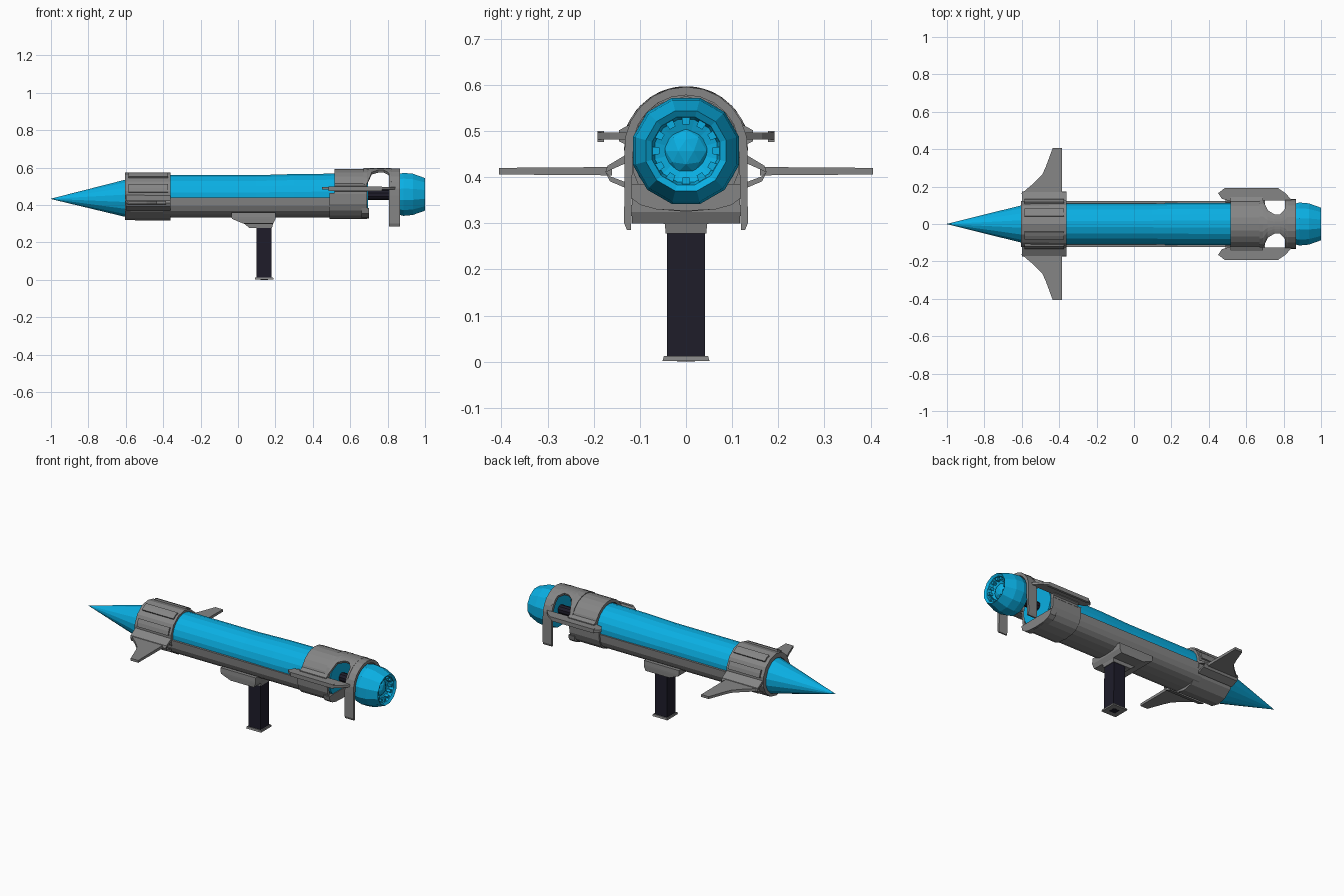
import bpy, bmesh, math
from math import sin, cos, radians

if "Cube" in bpy.data.objects:
    bpy.data.objects.remove(bpy.data.objects["Cube"])


def material(name, rgb):
    m = bpy.data.materials.new(name)
    m.diffuse_color = (*rgb, 1)
    m.use_nodes = True
    m.node_tree.nodes["Principled BSDF"].inputs["Base Color"].default_value = m.diffuse_color
    return m


BLUE = material("bright_blue", (0.003, 0.43, 0.77))
GREY = material("mid_grey", (0.235, 0.235, 0.235))
DARK = material("near_black", (0.013, 0.012, 0.023))


def finish(name, bm, mat):
    bmesh.ops.recalc_face_normals(bm, faces=bm.faces)
    me = bpy.data.meshes.new(name)
    bm.to_mesh(me)
    bm.free()
    me.materials.append(mat)
    ob = bpy.data.objects.new(name, me)
    bpy.context.collection.objects.link(ob)
    return ob


def loft(name, loops, mat, caps=True, closed=False):
    """Skin a row of equal-length vertex loops."""
    bm = bmesh.new()
    rows = [[bm.verts.new(p) for p in lp] for lp in loops]
    pairs = list(zip(rows, rows[1:]))
    if closed:
        pairs.append((rows[-1], rows[0]))
    n = len(rows[0])
    for a, b in pairs:
        for i in range(n):
            j = (i + 1) % n
            bm.faces.new((a[i], a[j], b[j], b[i]))
    if caps and not closed:
        bm.faces.new(rows[0])
        bm.faces.new(rows[-1])
    bmesh.ops.remove_doubles(bm, verts=bm.verts, dist=1e-5)
    return finish(name, bm, mat)


def lathe(name, profile, mat, n=20, closed=False):
    """Turn (x, radius, centre z) stations about the x axis."""
    loops = [[(x, r * cos(2 * math.pi * (i + .5) / n), zc + r * sin(2 * math.pi * (i + .5) / n))
              for i in range(n)] for x, r, zc in profile]
    return loft(name, loops, mat, True, closed)


def slab(name, pts, z0, z1, mat, side=1):
    """Plan outline (x, y) extruded in z, mirrored by side."""
    return loft(name, [[(x, y * side, z) for x, y in pts] for z in (z0, z1)], mat)


def section(name, pts, x0, x1, mat, side=1):
    """Cross-section outline (y, z) extruded along x."""
    return loft(name, [[(x, y * side, z) for y, z in pts] for x in (x0, x1)], mat)


def arc(r, a0, a1, n, zc):
    return [(r * cos(radians(a0 + (a1 - a0) * i / n)), zc + r * sin(radians(a0 + (a1 - a0) * i / n)))
            for i in range(n + 1)]


def trough(w, top, bottom, n=10, power=.72):
    """Lower half of a squarish ellipse, from -w round to +w."""
    pts = []
    for i in range(n + 1):
        a = math.pi + math.pi * i / n
        c, s = cos(a), sin(a)
        pts.append((w * math.copysign(abs(c) ** power, c), top - (top - bottom) * abs(s) ** power))
    return pts


# blue nose and main tube
lathe("nose_cone", [(-1, .001, .433), (-.6, .102, .436), (-.56, .11, .44)], BLUE, 16)
lathe("main_tube", [(-.58, .111, .45), (.1, .111, .45), (.3, .115, .452), (.695, .115, .456)], BLUE, 20)

# grey cradle wrapped round the lower half
section("lower_cradle", trough(.122, .441, .334), -.4, .55, GREY)
section("cradle_end_plate", [(-.124, .385)] + trough(.127, .385, .327, 8) + [(.124, .385)], .66, .7, GREY)

# front collar with raised ribs and side fairings
lathe("front_collar", [(-.605, .127, .446), (-.36, .129, .446), (-.36, .1, .446), (-.605, .098, .446)],
      GREY, 14, True)
for s in (1, -1):
    for k, a in enumerate((20, 62)):
        section(f"collar_rib_{k}_{s}", arc(.136, a - 10, a + 10, 2, .445) + arc(.11, a + 10, a - 10, 2, .445),
                -.585, -.375, GREY, s)
    # open bracket that carries the wing
    section(f"wing_bracket_upper_{s}", [(.12, .455), (.17, .425), (.175, .41), (.165, .415), (.12, .435)],
            -.6, -.36, GREY, s)
    section(f"wing_bracket_lower_{s}", [(.12, .385), (.165, .402), (.175, .412), (.165, .391), (.12, .372)],
            -.6, -.36, GREY, s)
    # swept wing, tapering to the tip
    plan = [(-.605, .16), (-.54, .215), (-.49, .265), (-.47, .31), (-.435, .405), (-.385, .405), (-.385, .16)]
    th = [.009 - .003 * (y - .16) / .4 for x, y in plan]
    loft(f"wing_{s}", [[(x, y * s, .413 + d * t) for (x, y), t in zip(plan, th)] for d in (-1, 1)], GREY)
    # rear side rail
    slab(f"rear_rail_{s}", [(.45, .165), (.485, .192), (.77, .192), (.81, .165), (.845, .125), (.69, .125),
                            (.52, .12), (.47, .135)], .482, .497, GREY, s)
    slab(f"rail_edge_{s}", [(.485, .178), (.485, .192), (.77, .192), (.77, .178)], .476, .5, GREY, s)
    section(f"rail_root_{s}", [(.12, .465), (.145, .478), (.145, .502), (.12, .515)], .515, .69, GREY, s)

# rear collar: rounded hood above, squarish trough below
section("rear_collar_hood", arc(.135, 0, 180, 12, .458) + arc(.116, 180, 0, 12, .458), .515, .69, GREY)
section("rear_collar_trough", trough(.134, .465, .325) + [(.117, .465)]
        + [(y, z) for y, z in reversed(trough(.117, .464, .338))] + [(-.117, .465)], .49, .69, GREY)

# top bridge, narrow in the middle and flared at both ends
bridge = []
for x, half in ((.67, 68), (.69, 66), (.715, 32), (.75, 22), (.78, 22), (.805, 34), (.82, 62)):
    bridge.append([(x, y, z) for y, z in arc(.139, 90 - half, 90 + half, 8, .458)
                   + arc(.124, 90 + half, 90 - half, 8, .458)])
loft("top_bridge", bridge, GREY)

# horseshoe frame with hanging legs
outer = arc(.134, -5, 185, 12, .462)
inner = [(-.119, .285)] + arc(.116, 185, -5, 12, .462) + [(.119, .285)]
section("horseshoe_frame", [(.134, .3)] + outer + [(-.134, .3), (-.128, .285)] + inner + [(.128, .285)],
        .808, .866, GREY)

# dark inner rod and blue nozzle with a hollow mouth
lathe("inner_rod", [(.68, .027, .455), (.86, .027, .455)], DARK, 10)
lathe("rear_nozzle", [(.84, .03, .457), (.842, .108, .457), (.885, .119, .457), (.935, .114, .457), (1.0, .09, .457),
                      (.99, .076, .457), (.965, .07, .457), (.945, .01, .457)], BLUE, 12)
bm = bmesh.new()
bmesh.ops.create_icosphere(bm, subdivisions=2, radius=.055)
for v in bm.verts:
    v.co = (.935 + v.co.x * .8, v.co.y, .457 + v.co.z)
finish("nozzle_core", bm, BLUE)
# small blocks round the mouth
for i in range(12):
    a = 30 * i
    section(f"mouth_block_{i}", arc(.078, a - 7, a + 7, 1, .457) + arc(.058, a + 7, a - 7, 1, .457),
            .955, .985, BLUE)


# stand: saddle, post and foot
def block(name, stations, mat):
    """Stack of rectangles (z, x0, x1, half width)."""
    return loft(name, [[(x0, -w, z), (x1, -w, z), (x1, w, z), (x0, w, z)] for z, x0, x1, w in stations], mat)


block("stand_saddle", [(.36, -.035, .2, .116), (.335, -.035, .2, .118), (.325, -.03, .2, .118), (.3, .03, .188, .117),
                       (.299, .035, .187, .046), (.278, .06, .182, .044)], GREY)
block("stand_post", [(.3, .1, .178, .041), (.01, .098, .18, .041)], DARK)
block("stand_foot", [(.012, .092, .188, .048), (.001, .09, .19, .051)], GREY)
block("foot_underside", [(.004, .12, .16, .02), (0, .12, .16, .02)], DARK)
